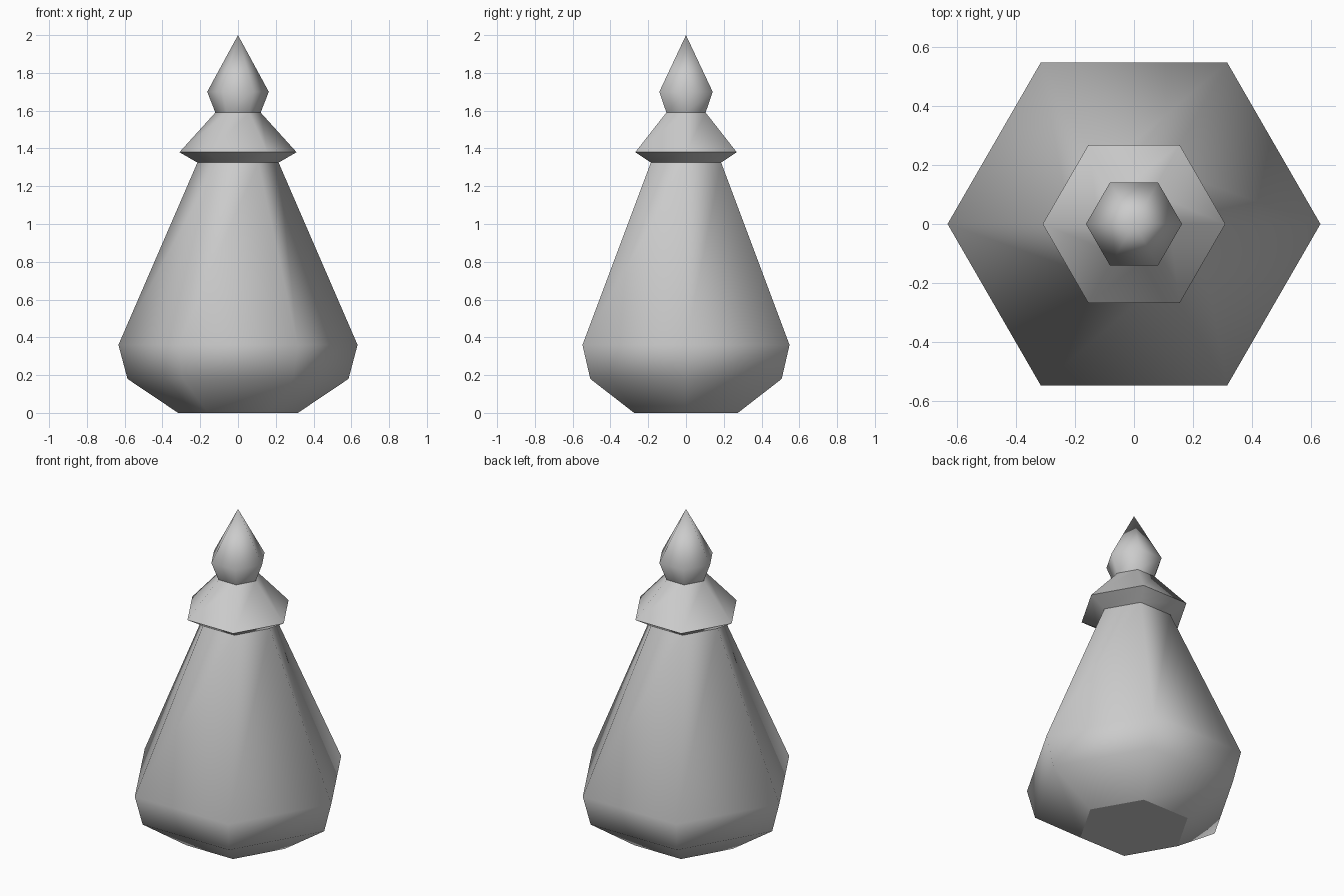
import bpy
import bmesh
from math import cos, sin, tau

old = bpy.data.objects.get("Cube")
if old:
    bpy.data.objects.remove(old, do_unlink=True)

# Single plain grey
GREY = (0.6, 0.6, 0.6, 1.0)
grey = bpy.data.materials.new("plain grey")
grey.use_nodes = True
grey.diffuse_color = GREY
grey.node_tree.nodes["Principled BSDF"].inputs["Base Color"].default_value = GREY

SIDES = 6


def turned_part(name, profile, cap=False, crease=()):
    """Six-sided solid from (radius, height) points; creased rings stay sharp."""
    bm = bmesh.new()
    rings = []
    for radius, z in profile:
        if radius == 0:
            rings.append([bm.verts.new((0, 0, z))] * SIDES)
        else:
            angles = [tau * i / SIDES for i in range(SIDES)]
            rings.append([bm.verts.new((radius * cos(a), radius * sin(a), z)) for a in angles])
    for low, high in zip(rings, rings[1:]):
        for i in range(SIDES):
            j = (i + 1) % SIDES
            corners = [low[i], low[j], high[j], high[i]]
            bm.faces.new(list(dict.fromkeys(corners))).smooth = True
    if cap:
        bm.faces.new(rings[0][::-1]).smooth = False
    for k in crease:
        for i in range(SIDES):
            bm.edges.get((rings[k][i], rings[k][(i + 1) % SIDES])).smooth = False
    mesh = bpy.data.meshes.new(name)
    bm.to_mesh(mesh)
    bm.free()
    mesh.materials.append(grey)
    part = bpy.data.objects.new(name, mesh)
    bpy.context.collection.objects.link(part)
    return part


# Bulging body with a flat foot, tapering to the neck
turned_part("body", [(0.317, 0), (0.585, 0.18), (0.633, 0.36), (0.215, 1.325)],
            cap=True, crease=[0])

# Flared collar with a sharp rim
turned_part("collar", [(0.215, 1.325), (0.31, 1.38), (0.12, 1.59)], crease=[1])

# Pointed finial
turned_part("finial", [(0.12, 1.59), (0.163, 1.70), (0, 2)])
